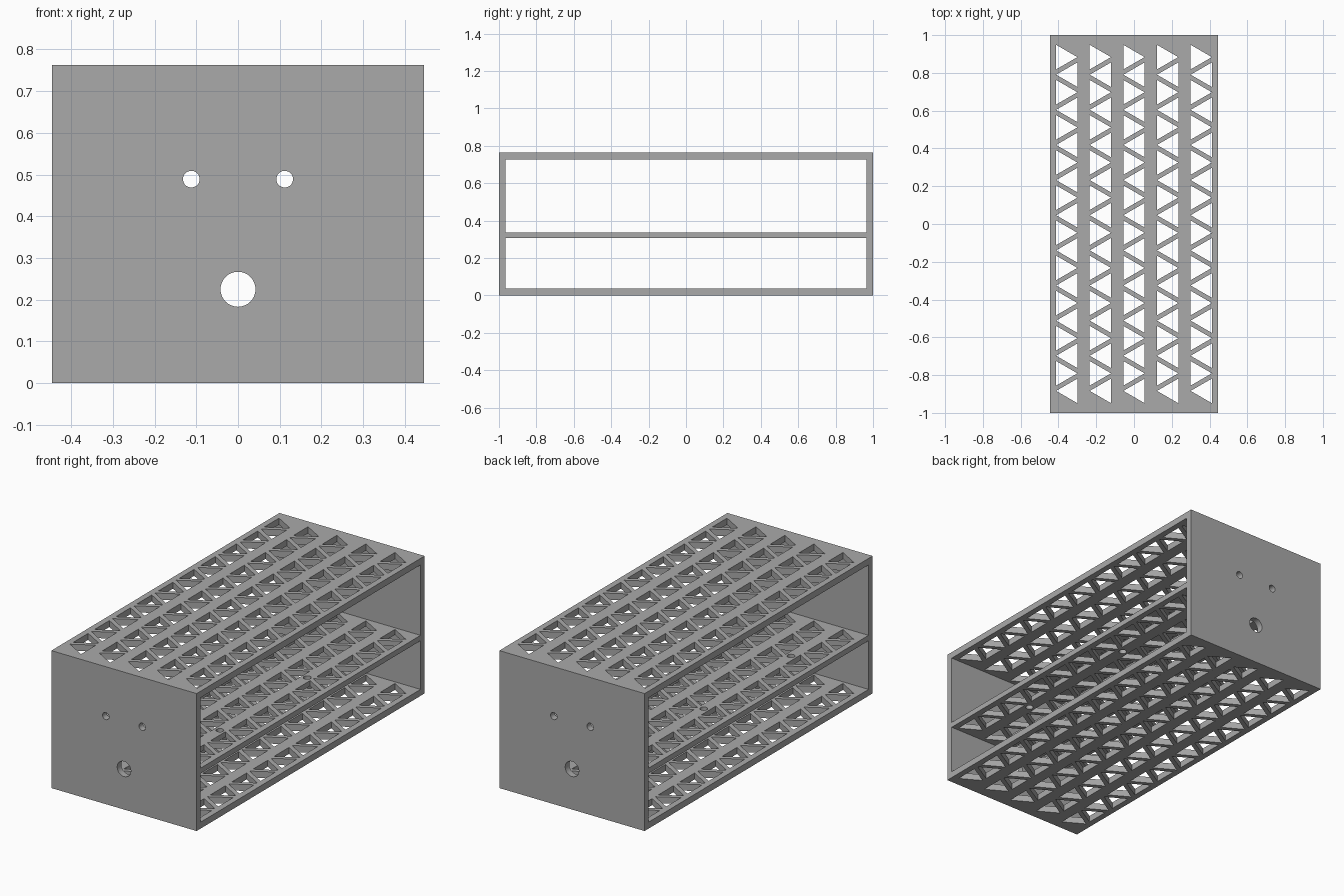
import bpy, bmesh, math
from mathutils import Matrix, Vector

if "Cube" in bpy.data.objects:
    bpy.data.objects.remove(bpy.data.objects["Cube"], do_unlink=True)

WIDTH, LENGTH, HEIGHT, WALL = 0.892, 2.0, 0.763, 0.036
SHELF_BOTTOM, SHELF_TOP = 0.306, 0.336
COLUMN_STEP, ROW_STEP, SIDE = 0.178, 0.093, 0.13

grey = bpy.data.materials.new("light_grey")
grey.use_nodes = True
colour = (0.4, 0.4, 0.4, 1)
grey.diffuse_color = colour
grey.node_tree.nodes["Principled BSDF"].inputs["Base Color"].default_value = colour


def add_box(bm, low, high):
    low, high = Vector(low), Vector(high)
    place = Matrix.Translation((low + high) / 2) @ Matrix.Diagonal((*(high - low), 1))
    bmesh.ops.create_cube(bm, size=1, matrix=place)


def add_prism(bm, sides, radius, depth, place):
    bmesh.ops.create_cone(bm, cap_ends=True, segments=sides, radius1=radius,
                          radius2=radius, depth=depth, matrix=place)


def make_object(name, bm):
    bmesh.ops.recalc_face_normals(bm, faces=bm.faces)
    mesh = bpy.data.meshes.new(name)
    bm.to_mesh(mesh)
    bm.free()
    mesh.materials.append(grey)
    obj = bpy.data.objects.new(name, mesh)
    bpy.context.collection.objects.link(obj)
    return obj


def cut(target, name, bm):
    cutter = make_object(name, bm)
    cutter.hide_render = True
    mod = target.modifiers.new(name, "BOOLEAN")
    mod.operation, mod.solver, mod.object = "DIFFERENCE", "EXACT", cutter
    bpy.context.view_layer.objects.active = target
    bpy.ops.object.modifier_apply(modifier=name)
    bpy.data.objects.remove(cutter, do_unlink=True)


# Outer block
bm = bmesh.new()
add_box(bm, (-WIDTH / 2, -LENGTH / 2, 0), (WIDTH / 2, LENGTH / 2, HEIGHT))
frame = make_object("two_tier_frame", bm)

# Two open bays, running from side to side
bm = bmesh.new()
bay_end = LENGTH / 2 - WALL
for low, high in ((WALL, SHELF_BOTTOM), (SHELF_TOP, HEIGHT - WALL)):
    add_box(bm, (-1, -bay_end, low), (1, bay_end, high))
cut(frame, "bay_cutter", bm)

# Alternating triangular vents through the floor, shelf and roof
bm = bmesh.new()
radius = SIDE / math.sqrt(3)
for column in range(5):
    for row in range(20):
        turn = 1 if row % 2 == 0 else -1
        x = (column - 2) * COLUMN_STEP - turn * radius / 4
        y = (9.5 - row) * ROW_STEP
        # First cone vertex lies on +y, so a quarter turn aims it along x
        place = Matrix.Translation((x, y, HEIGHT / 2)) @ Matrix.Rotation(-turn * math.pi / 2, 4, "Z")
        add_prism(bm, 3, radius, 2, place)
cut(frame, "vent_cutter", bm)

# Round holes through both end panels
bm = bmesh.new()
for x, z, r in ((0, 0.225, 0.042), (-0.112, 0.489, 0.02), (0.112, 0.489, 0.02)):
    place = Matrix.Translation((x, 0, z)) @ Matrix.Rotation(math.pi / 2, 4, "X")
    add_prism(bm, 32, r, 3, place)
cut(frame, "end_hole_cutter", bm)

# Small mounting holes in the shelf
bm = bmesh.new()
for x in (-0.267, 0.267):
    for y in (-0.54, 0.226):
        place = Matrix.Translation((x, y, (SHELF_BOTTOM + SHELF_TOP) / 2))
        add_prism(bm, 24, 0.02, 0.1, place)
cut(frame, "shelf_hole_cutter", bm)

# Smooth only the round hole walls
bpy.ops.object.select_all(action="DESELECT")
frame.select_set(True)
bpy.context.view_layer.objects.active = frame
bpy.ops.object.shade_smooth_by_angle(angle=math.radians(30))
